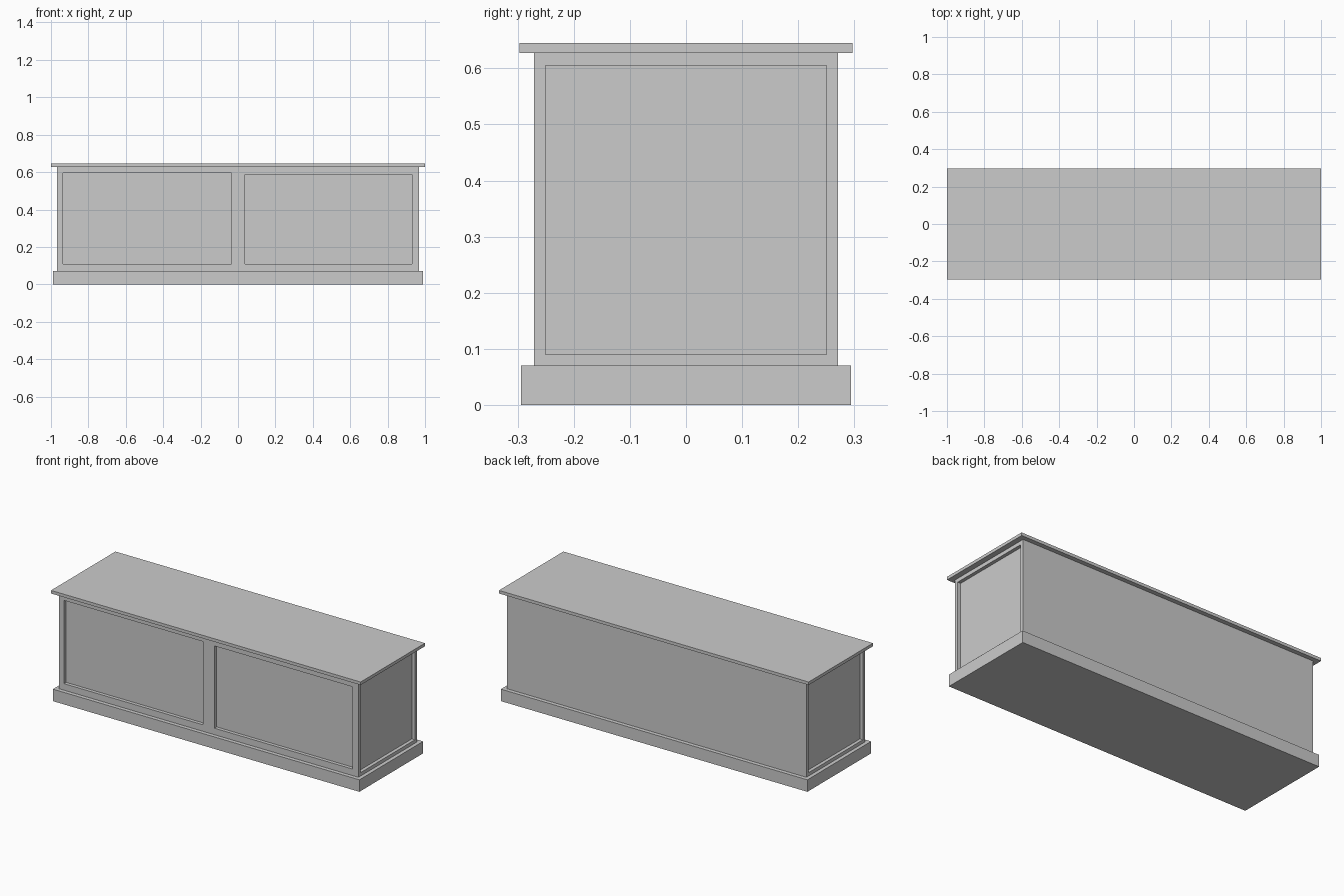
import bpy

if "Cube" in bpy.data.objects:
    bpy.data.objects.remove(bpy.data.objects["Cube"])


def box(name, x, y, z):
    """Axis-aligned box from (min, max) ranges."""
    lo, hi = zip(x, y, z)
    bpy.ops.mesh.primitive_cube_add(size=1, location=[(a + b) / 2 for a, b in zip(lo, hi)])
    obj = bpy.context.object
    obj.name = name
    obj.scale = [b - a for a, b in zip(lo, hi)]
    bpy.ops.object.transform_apply(location=False, rotation=False, scale=True)
    return obj


def carve(target, cutter):
    """Subtract the cutter and discard it."""
    mod = target.modifiers.new("recess", 'BOOLEAN')
    mod.operation = 'DIFFERENCE'
    mod.solver = 'EXACT'
    mod.object = cutter
    cutter.hide_render = True
    bpy.context.view_layer.objects.active = target
    bpy.ops.object.modifier_apply(modifier=mod.name)
    bpy.data.objects.remove(cutter, do_unlink=True)


BX, BY = 0.968, 0.271   # half width and half depth of the body
DEPTH = 0.02            # panel recess

# Plinth and overhanging top board
box("plinth", (-0.99, 0.99), (-0.294, 0.294), (0, 0.07))
box("top_board", (-1, 1), (-0.297, 0.297), (0.627, 0.645))

# Cabinet body
body = box("cabinet_body", (-BX, BX), (-BY, BY), (0.07, 0.627))

# Two recessed front door panels
for x0, x1, z1 in ((-0.935, -0.036, 0.594), (0.038, 0.929, 0.588)):
    carve(body, box("door_cutter", (x0, x1), (-BY - 0.1, -BY + DEPTH), (0.108, z1)))

# Recessed panel on each end
for s in (-1, 1):
    xs = sorted((s * (BX - DEPTH), s * (BX + 0.1)))
    carve(body, box("end_cutter", xs, (-0.25, 0.25), (0.09, 0.605)))
